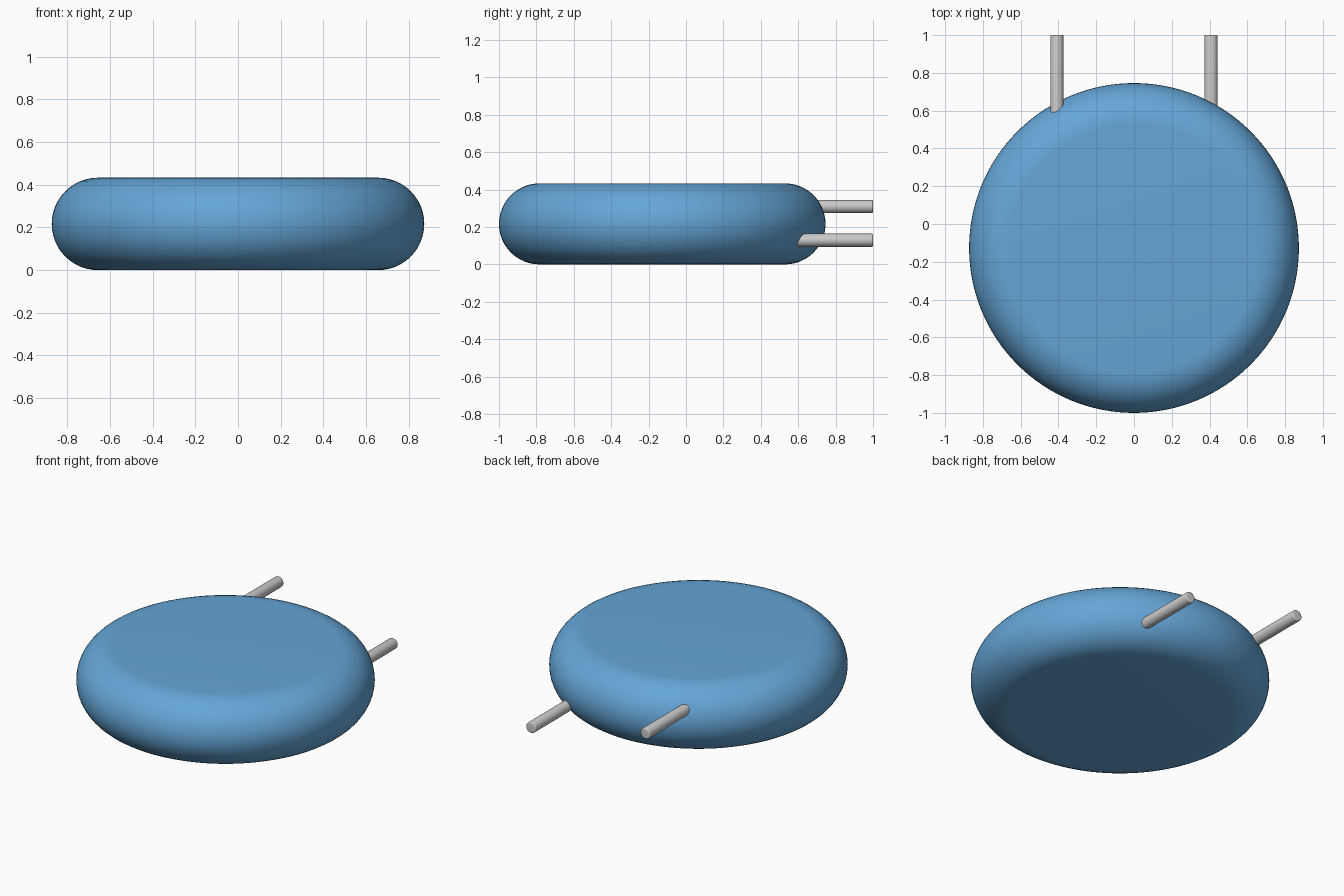
import bpy, bmesh, math
from mathutils import Vector

if "Cube" in bpy.data.objects:
    bpy.data.objects.remove(bpy.data.objects["Cube"])

R, H, CY = 0.873, 0.433, -0.127   # body radius, height, centre y


def lathe(name, profile, segments, matrix_rot=(0, 0, 0), location=(0, 0, 0)):
    """Spin an (r, z) profile round z into a closed smooth solid."""
    bm = bmesh.new()
    verts = [bm.verts.new((r, 0, z)) for r, z in profile]
    edges = [bm.edges.new(p) for p in zip(verts, verts[1:])]
    bmesh.ops.spin(bm, geom=verts + edges, cent=(0, 0, 0), axis=(0, 0, 1),
                   angle=2 * math.pi, steps=segments, use_merge=True)
    bmesh.ops.remove_doubles(bm, verts=bm.verts, dist=1e-5)
    bmesh.ops.recalc_face_normals(bm, faces=bm.faces)
    mesh = bpy.data.meshes.new(name)
    bm.to_mesh(mesh)
    bm.free()
    obj = bpy.data.objects.new(name, mesh)
    bpy.context.collection.objects.link(obj)
    obj.rotation_euler = matrix_rot
    obj.location = location
    bpy.context.view_layer.objects.active = obj
    obj.select_set(True)
    bpy.ops.object.shade_smooth_by_angle(angle=math.radians(35))
    obj.select_set(False)
    return obj


# Round body with a fully rounded rim
h = H / 2
arc = [math.pi * (i / 24 - 0.5) for i in range(25)]
rim = [(R - h + h * math.cos(a), h + h * math.sin(a)) for a in arc]
body = lathe("body", [(0, 0)] + rim + [(0, H)], 128, location=(0, CY, 0))
blue = bpy.data.materials.new("blue")
blue.diffuse_color = (0.13, 0.38, 0.68, 1)
blue.use_nodes = True
blue.node_tree.nodes["Principled BSDF"].inputs["Base Color"].default_value = blue.diffuse_color
body.data.materials.append(blue)

# Two rods at the back, one high and one low, with softened ends
rod_r, start, end, b = 0.035, 0.53, 1.0, 0.007
tip = [(rod_r - b + b * math.cos(t), end - start - b + b * math.sin(t))
       for t in (math.pi / 2 * i / 4 for i in range(5))]
for name, x, z in (("upper_rod", -0.408, 0.309), ("lower_rod", 0.408, 0.129)):
    lathe(name, [(0, 0), (rod_r, 0)] + tip + [(0, end - start)], 32,
          (-math.pi / 2, 0, 0), (x, start, z))
